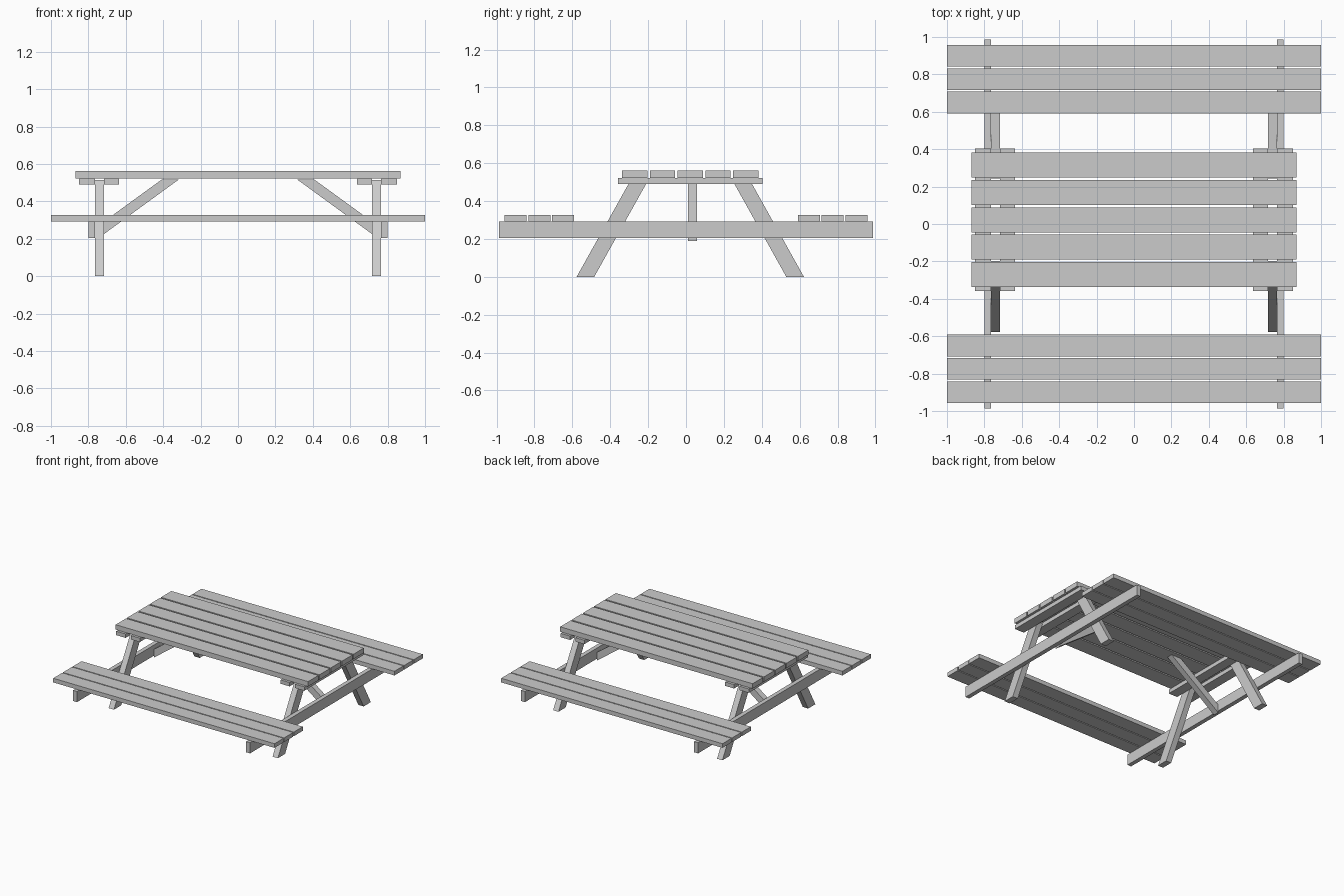
import bpy

if "Cube" in bpy.data.objects:
    bpy.data.objects.remove(bpy.data.objects["Cube"])

TABLE_Y = 0.0225  # table and legs sit slightly off the bench centre line


def extrude(name, pts, lo, hi, axis):
    """Prism from a 2D profile: axis 'x' takes (y, z) points, axis 'y' takes (x, z)."""
    def place(p, d):
        return (d, p[0], p[1]) if axis == 'x' else (p[0], d, p[1])
    n = len(pts)
    verts = [place(p, d) for d in (lo, hi) for p in pts]
    faces = [tuple(range(n))[::-1], tuple(range(n, 2 * n))]
    faces += [(i, (i + 1) % n, (i + 1) % n + n, i + n) for i in range(n)]
    mesh = bpy.data.meshes.new(name)
    mesh.from_pydata(verts, [], faces)
    # make all normals point outward
    import bmesh
    bm = bmesh.new()
    bm.from_mesh(mesh)
    bmesh.ops.recalc_face_normals(bm, faces=bm.faces)
    bm.to_mesh(mesh)
    bm.free()
    obj = bpy.data.objects.new(name, mesh)
    bpy.context.collection.objects.link(obj)
    return obj


def box(name, x, y, z):
    return extrude(name, [(y[0], z[0]), (y[1], z[0]), (y[1], z[1]), (y[0], z[1])],
                   x[0], x[1], 'x')


def span(a, b, s):
    """Interval a..b, mirrored when s is -1."""
    return tuple(sorted((a * s, b * s)))


# table top planks
for i in range(5):
    y = TABLE_Y - 0.36 + i * 0.1465
    box(f"table_plank_{i + 1}", (-0.87, 0.87), (y, y + 0.134), (0.522, 0.562))

# bench planks, front and back
for s, side in ((-1, "front"), (1, "back")):
    for i in range(3):
        y = 0.592 + i * 0.1245
        box(f"{side}_bench_plank_{i + 1}", (-1, 1), span(y, y + 0.116, s), (0.292, 0.326))

for s, end in ((-1, "left"), (1, "right")):
    # beam carrying both benches
    box(f"{end}_bench_beam", span(0.765, 0.80, s), (-0.987, 0.987), (0.205, 0.292))

    # cleats under the table top, either side of the legs
    for part, a, b in (("inner", 0.637, 0.717), ("outer", 0.765, 0.85)):
        box(f"{end}_{part}_cleat", span(a, b, s),
            (TABLE_Y - 0.381, TABLE_Y + 0.381), (0.49, 0.522))

    # splayed legs
    lo, hi = span(0.717, 0.765, s)
    for t, side in ((-1, "front"), (1, "back")):
        profile = [(0.507, 0), (0.600, 0), (0.313, 0.514), (0.220, 0.514)]
        extrude(f"{end}_{side}_leg", [(TABLE_Y + t * y, z) for y, z in profile],
                lo, hi, 'x')

    # diagonal brace from the beam up to the table top
    profile = [(0.765, 0.19), (0.765, 0.257), (0.406, 0.518), (0.315, 0.518)]
    extrude(f"{end}_brace", [(s * x, z) for x, z in profile], 0.01, 0.058, 'y')
